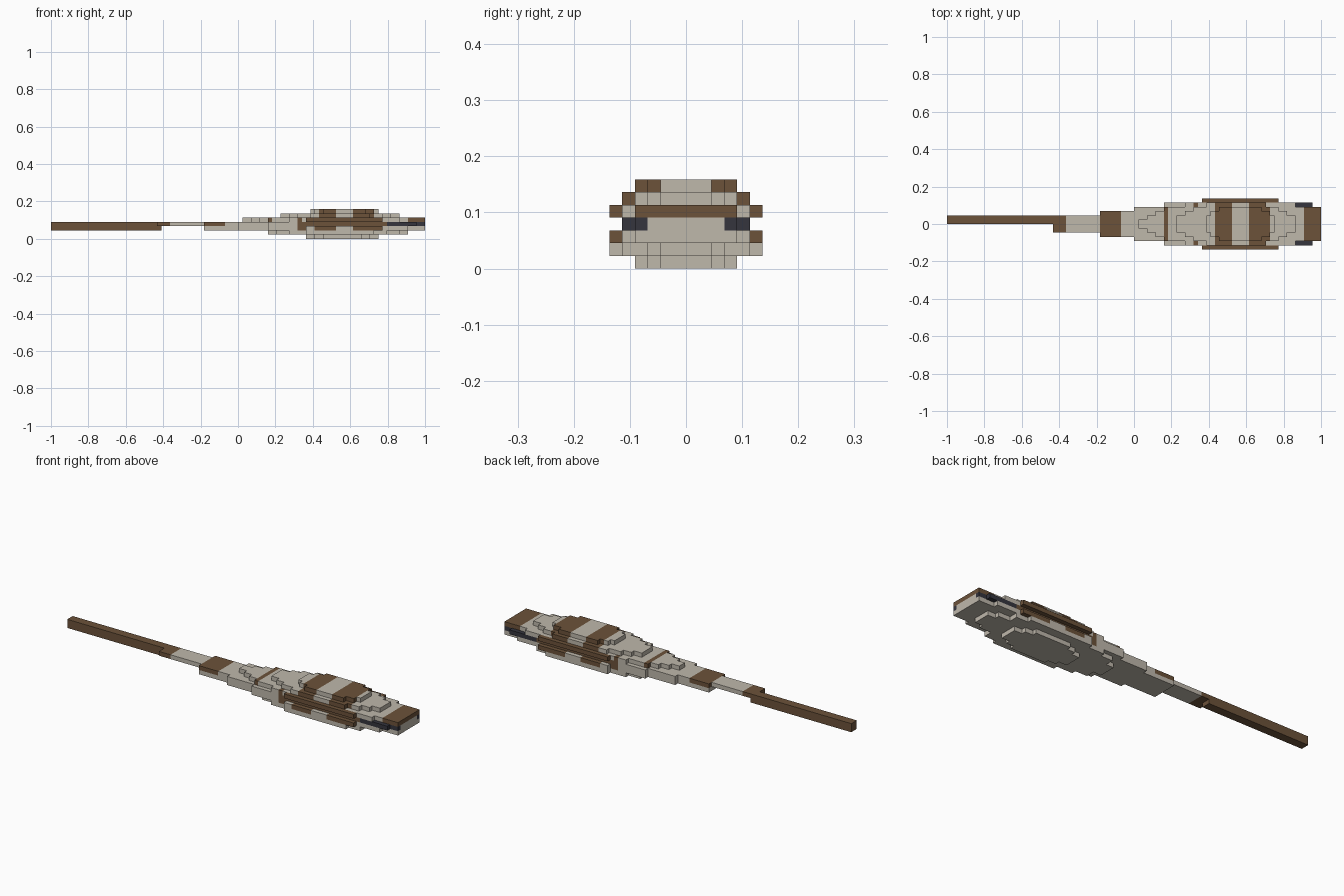
import bpy, bmesh
from mathutils import Vector

cube = bpy.data.objects.get("Cube")
if cube:
    bpy.data.objects.remove(cube, do_unlink=True)

U = 2 / 88          # block size; the body is 88 blocks long
GREY, BROWN, DARK = 0, 1, 2


def material(name, rgb):
    m = bpy.data.materials.new(name)
    m.diffuse_color = (*rgb, 1)
    m.use_nodes = True
    bsdf = m.node_tree.nodes["Principled BSDF"]
    bsdf.inputs["Base Color"].default_value = (*rgb, 1)
    bsdf.inputs["Roughness"].default_value = 0.9
    return m


MATS = [material("pale_grey", (0.52, 0.48, 0.41)),
        material("brown", (0.15, 0.085, 0.042)),
        material("charcoal", (0.035, 0.035, 0.048))]


def colour(x, y, z):
    """Camouflage pattern by block position."""
    y = abs(y)
    if x < 28:                                   # tail
        return BROWN
    if z == 3:
        if 36 <= x < 41:                         # tail ring
            return BROWN
        if x >= 79 and y > 3:                    # eyes and cheek stripe
            return DARK
        if 58 <= x < 79 and y > 4:               # flank
            return BROWN
    if z == 4:
        if 51 <= x < 52 or 58 <= x < 59 or x >= 84:
            return BROWN
        if 58 <= x < 78 and y > 5:
            return BROWN
    if z == 2 and y > 4:                         # ragged lower flank edge
        if 58 <= x < 60 or 62 <= x < 67 or 71 <= x < 78:
            return BROWN
    if z >= 5 and (63 <= x < 67 or 71 <= x < 76):  # back bands
        return BROWN
    return GREY


def slab(name, z, steps, height=1):
    """Stepped plate made of (x start, x end, y start, y end) block ranges."""
    bm = bmesh.new()
    verts = {}

    def vert(x, y):
        if (x, y) not in verts:
            verts[x, y] = bm.verts.new((x, y, z))
        return verts[x, y]

    for x0, x1, y0, y1 in steps:
        for x in range(x0, x1):
            for y in range(y0, y1):
                bm.faces.new([vert(x, y), vert(x + 1, y),
                              vert(x + 1, y + 1), vert(x, y + 1)])
    ext = bmesh.ops.extrude_face_region(bm, geom=bm.faces[:], use_keep_orig=True)
    top = [g for g in ext["geom"] if isinstance(g, bmesh.types.BMVert)]
    bmesh.ops.translate(bm, verts=top, vec=(0, 0, height))
    bmesh.ops.recalc_face_normals(bm, faces=bm.faces[:])
    # colour each face from the block just behind it
    for f in bm.faces:
        f.normal_update()
        c = f.calc_center_median() - f.normal * 0.5
        f.material_index = colour(c.x, c.y, z)
    bmesh.ops.dissolve_limit(bm, angle_limit=0.01, verts=bm.verts[:],
                             edges=bm.edges[:], delimit={'MATERIAL'})
    bmesh.ops.translate(bm, verts=bm.verts[:], vec=Vector((-44, 0, 0)))
    bmesh.ops.scale(bm, verts=bm.verts[:], vec=(U, U, U))
    me = bpy.data.meshes.new(name)
    bm.to_mesh(me)
    bm.free()
    for m in MATS:
        me.materials.append(m)
    ob = bpy.data.objects.new(name, me)
    bpy.context.collection.objects.link(ob)
    return ob


def layer(name, z, profile):
    """Symmetric plate from (x start, x end, half width) steps."""
    return slab(name, z, [(a, b, -h, h) for a, b, h in profile])


# body plates from belly to back
layer("belly_plate", 0, [(60, 62, 2), (62, 64, 3), (64, 73, 4), (73, 75, 3), (75, 77, 2)])
layer("lower_body", 1, [(51, 53, 2), (53, 56, 4), (56, 60, 5), (60, 76, 6),
                        (76, 79, 5), (79, 82, 3), (82, 84, 2)])
layer("jaw_and_underside", 2, [(36, 44, 3), (44, 51, 4), (51, 60, 5), (60, 78, 6),
                               (78, 84, 5), (84, 88, 4)])
layer("middle_body", 3, [(28, 36, 2), (36, 44, 3), (44, 51, 4), (51, 86, 5), (86, 88, 4)])
layer("upper_body", 4, [(45, 47, 1), (47, 49, 2), (49, 51, 3), (51, 56, 4), (56, 60, 5),
                        (60, 78, 6), (78, 82, 5), (82, 88, 4)])
layer("back_plate", 5, [(54, 56, 2), (56, 58, 3), (58, 61, 4), (61, 75, 5),
                        (75, 78, 4), (78, 80, 3), (80, 82, 2)])
layer("back_ridge", 6, [(61, 62, 2), (62, 64, 3), (64, 74, 4), (74, 76, 3), (76, 77, 2)])

# tail, set to one side, and its flat root
slab("tail", 2, [(0, 26, 0, 2)], height=2)
slab("tail_root", 3, [(25, 28, -2, 0), (26, 28, 0, 2)])
